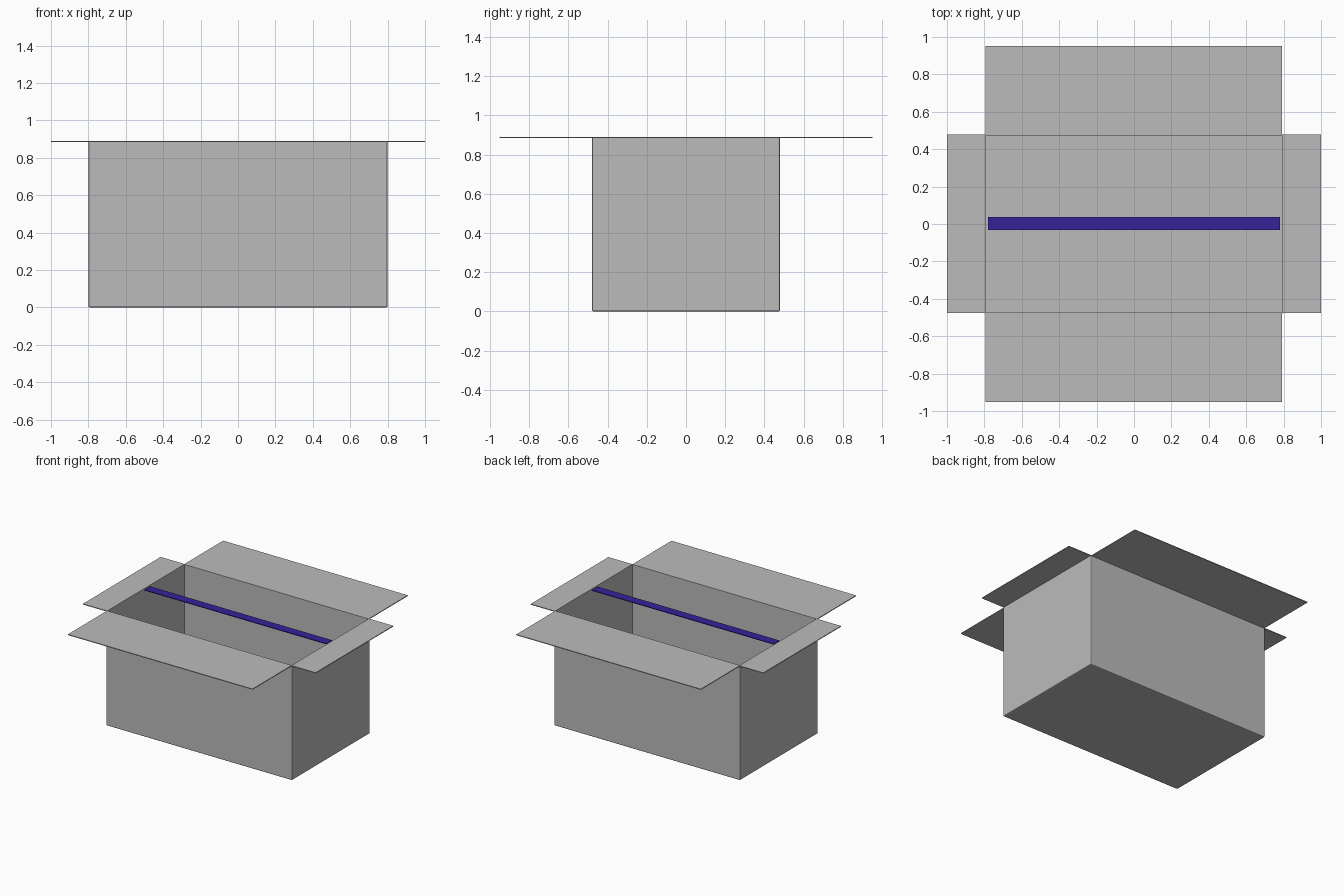
import bpy
import bmesh

if "Cube" in bpy.data.objects:
    bpy.data.objects.remove(bpy.data.objects["Cube"])

W, D, H = 1.6, 0.96, 0.89   # outer box size
T = 0.008                   # board thickness


def material(name, rgb):
    m = bpy.data.materials.new(name)
    m.diffuse_color = (*rgb, 1.0)
    m.use_nodes = True
    m.node_tree.nodes["Principled BSDF"].inputs["Base Color"].default_value = m.diffuse_color
    return m


grey = material("grey cardboard", (0.5, 0.5, 0.5))
violet = material("violet tape", (0.04, 0.015, 0.33))


def make_object(name, bm, mat):
    me = bpy.data.meshes.new(name)
    bm.to_mesh(me)
    bm.free()
    me.materials.append(mat)
    ob = bpy.data.objects.new(name, me)
    bpy.context.collection.objects.link(ob)
    return ob


def block(name, lo, hi, mat):
    bm = bmesh.new()
    bmesh.ops.create_cube(bm, size=1)
    for v in bm.verts:
        v.co = [lo[i] + (v.co[i] + 0.5) * (hi[i] - lo[i]) for i in range(3)]
    return make_object(name, bm, mat)


# Open box: softened folds on the sides and base, then board thickness
bm = bmesh.new()
bmesh.ops.create_cube(bm, size=1)
for v in bm.verts:
    v.co = (v.co.x * W, v.co.y * D, (v.co.z + 0.5) * H)
bmesh.ops.delete(bm, geom=[f for f in bm.faces if f.normal.z > 0.9], context='FACES')
folds = [e for e in bm.edges if not e.is_boundary]
bmesh.ops.bevel(bm, geom=folds, offset=0.008, segments=2, profile=0.5, affect='EDGES')
box = make_object("box_body", bm, grey)
shell = box.modifiers.new("board thickness", 'SOLIDIFY')
shell.thickness = T
shell.offset = -1

# Four flaps folded flat outwards from the rim
z0, z1 = H - 0.006, H
for name, s in (("left", -1), ("right", 1)):
    x = sorted((s * (W / 2 - T), s * 1.0))
    block(name + "_flap", (x[0], -0.475, z0), (x[1], 0.478, z1), grey)
for name, s in (("front", -1), ("back", 1)):
    y = sorted((s * (D / 2 - T), s * 0.953))
    block(name + "_flap", (-0.795, y[0], z0), (0.792, y[1], z1), grey)

# Tape strip spanning the opening
block("tape_strip", (-0.78, -0.032, H - 0.008), (0.78, 0.038, H - 0.002), violet)
